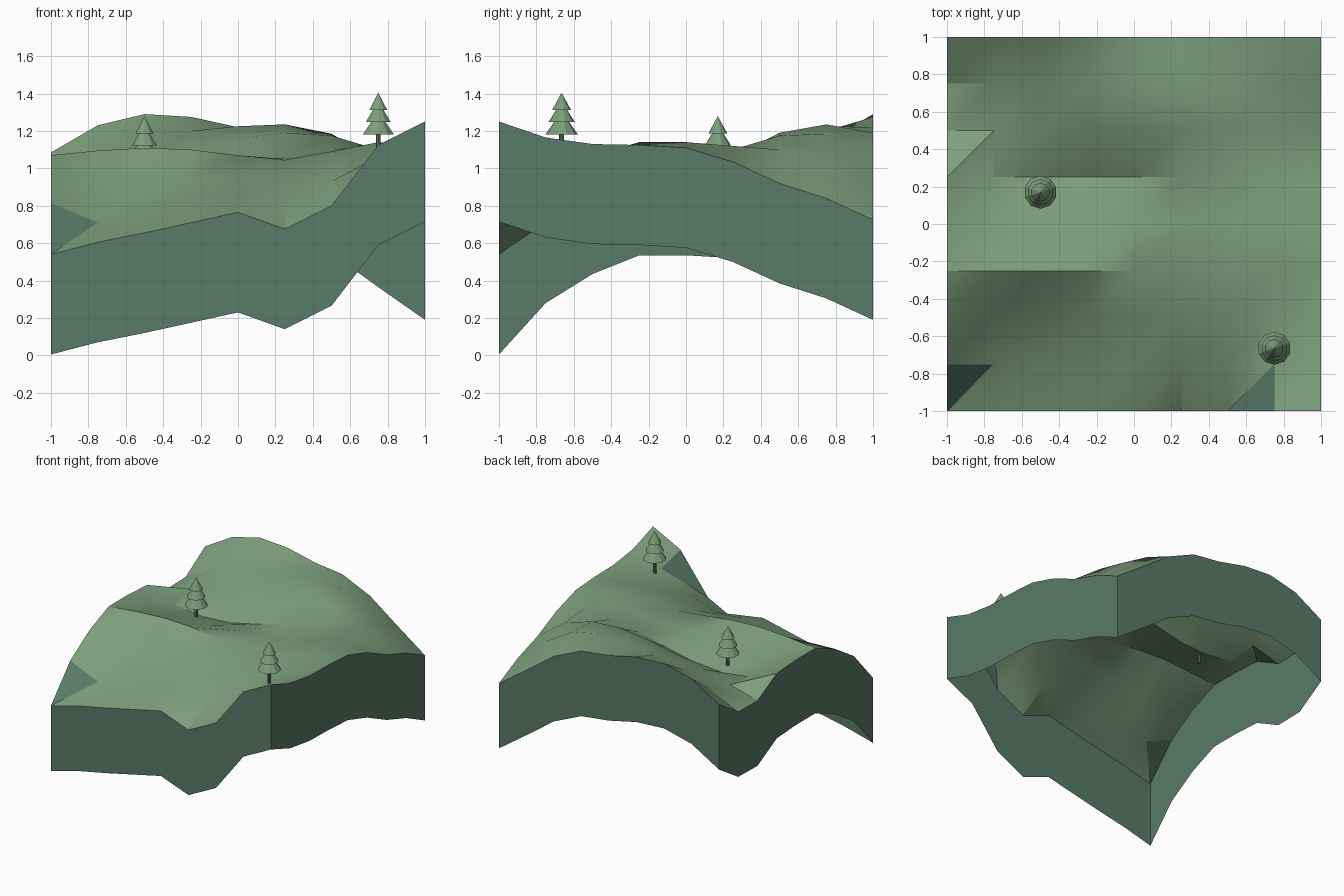
import bpy
import bmesh
import math

default_cube = bpy.data.objects.get("Cube")
if default_cube:
    bpy.data.objects.remove(default_cube, do_unlink=True)


def make_material(name, colour):
    material = bpy.data.materials.new(name)
    material.use_nodes = True
    material.diffuse_color = (*colour, 1)
    material.node_tree.nodes["Principled BSDF"].inputs["Base Color"].default_value = (*colour, 1)
    return material


grass = make_material("grass green", (0.20, 0.345, 0.195))
rock = make_material("rock teal", (0.098, 0.197, 0.138))


def finish(bm, name, materials):
    mesh = bpy.data.meshes.new(name)
    bm.to_mesh(mesh)
    bm.free()
    for material in materials:
        mesh.materials.append(material)
    obj = bpy.data.objects.new(name, mesh)
    bpy.context.collection.objects.link(obj)
    return obj


# Ground heights in hundredths, one row per step from front to back
HEIGHTS = [
    [54, 60.5, 65.5, 71, 76.5, 67.5, 80, 112.5, 125],
    [81.5, 71, 75, 81, 86, 84, 93, 106.5, 116.5],
    [97, 89, 90, 94, 95, 95, 102, 107, 113],
    [107, 109.5, 111, 110, 107, 104.5, 109, 114, 112.5],
    [107, 103, 102, 102, 104, 105, 109, 114, 111],
    [105.5, 96, 93, 94.5, 100, 106, 110, 112, 103.5],
    [92.5, 99, 105, 111, 116, 119, 117.5, 110, 92],
    [93, 105, 114, 120, 122.5, 123.5, 118.5, 104, 84],
    [108.5, 123, 129, 127.5, 122, 119, 108, 90, 72.5],
]
WALL_HEIGHT = 0.535
CELLS = len(HEIGHTS) - 1


def build_terrain():
    bm = bmesh.new()
    bmesh.ops.create_grid(bm, x_segments=CELLS, y_segments=CELLS, size=1)
    # Split each cell along the same diagonal
    for face in list(bm.faces):
        corners = sorted(face.verts, key=lambda v: v.co.x + v.co.y)
        bmesh.utils.face_split(face, corners[0], corners[-1])
    for vert in bm.verts:
        column = round((vert.co.x + 1) * CELLS / 2)
        row = round((vert.co.y + 1) * CELLS / 2)
        vert.co.z = HEIGHTS[row][column] / 100
    # Drop a thin wall from the rim, leaving the underside open
    rim = [edge for edge in bm.edges if edge.is_boundary]
    result = bmesh.ops.extrude_edge_only(bm, edges=rim)
    for item in result["geom"]:
        if isinstance(item, bmesh.types.BMVert):
            item.co.z -= WALL_HEIGHT
    bmesh.ops.recalc_face_normals(bm, faces=list(bm.faces))
    bm.normal_update()
    # Walls and the steepest slopes are bare rock
    for face in bm.faces:
        face.material_index = 1 if abs(face.normal.z) < 0.69 else 0
    return finish(bm, "terrain", [grass, rock])


def add_cone(bm, centre, bottom, top, radius, tip_radius, sides, index):
    made = bmesh.ops.create_cone(bm, cap_ends=True, segments=sides, radius1=radius,
                                 radius2=tip_radius, depth=top - bottom)
    for vert in made["verts"]:
        vert.co.x += centre[0]
        vert.co.y += centre[1]
        vert.co.z += (top + bottom) / 2
        for face in vert.link_faces:
            face.material_index = index


# Each tier: bottom and top below the tree tip, bottom radius
TIERS = [(0.225, 0.10, 0.088), (0.157, 0.045, 0.070), (0.093, 0, 0.050)]


def build_tree(name, centre, tip):
    bm = bmesh.new()
    add_cone(bm, centre, tip - 0.39, tip - 0.2, 0.013, 0.013, 8, 1)
    for bottom, top, radius in TIERS:
        add_cone(bm, centre, tip - bottom, tip - top, radius, 0, 10, 0)
    return finish(bm, name, [grass, rock])


terrain = build_terrain()
build_tree("front_tree", (0.75, -0.665), 1.405)
build_tree("hollow_tree", (-0.5, 0.17), 1.28)

# Soft rolling ground with crisp rims and flat rock patches
bpy.ops.object.select_all(action="DESELECT")
terrain.select_set(True)
bpy.context.view_layer.objects.active = terrain
bpy.ops.object.shade_smooth_by_angle(angle=math.radians(30))
for polygon in terrain.data.polygons:
    if polygon.material_index == 1:
        polygon.use_smooth = False
